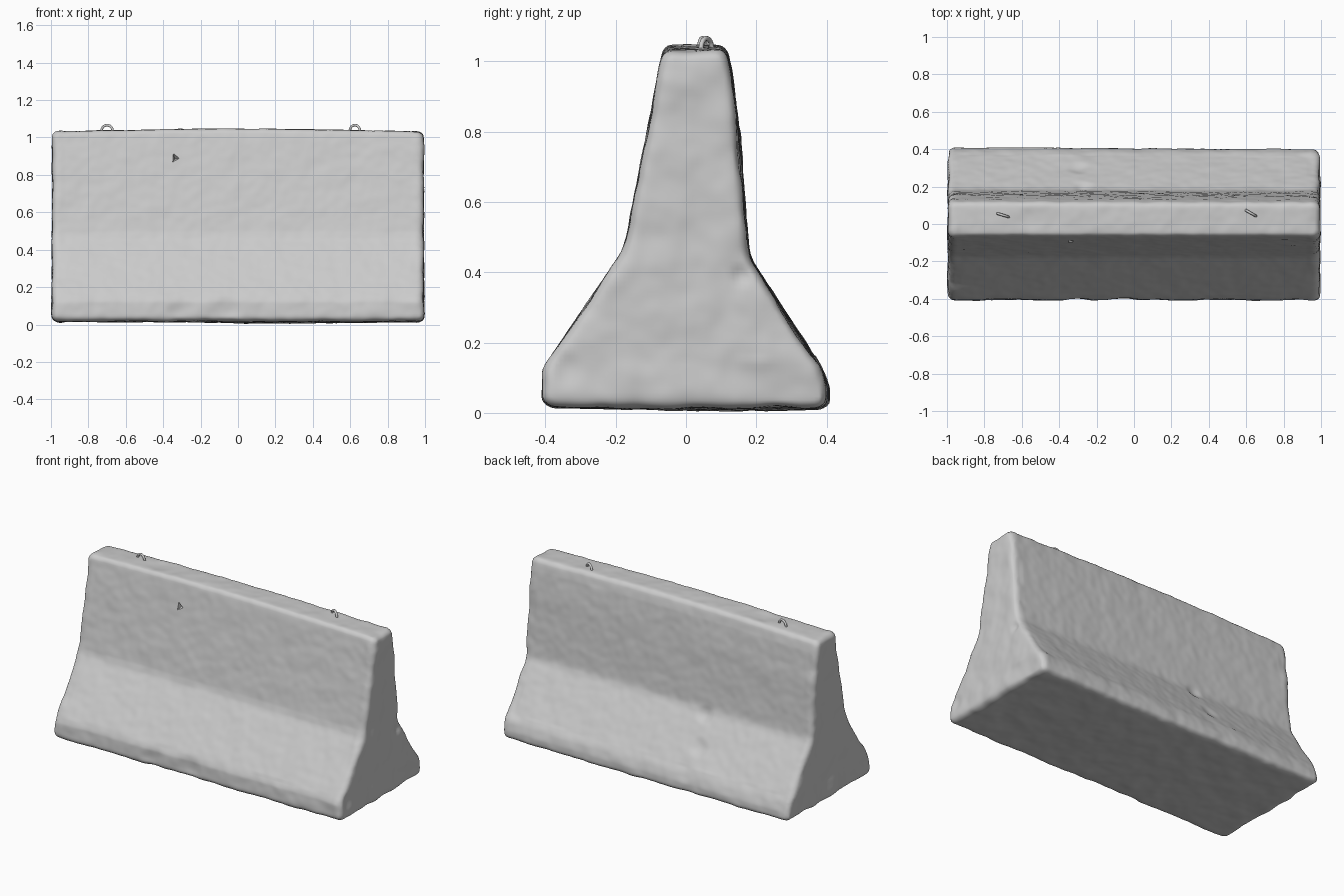
import bpy, bmesh, math
from mathutils import Vector, noise

if "Cube" in bpy.data.objects:
    bpy.data.objects.remove(bpy.data.objects["Cube"])


def apply_modifier(obj, name):
    bpy.ops.object.select_all(action='DESELECT')
    bpy.context.view_layer.objects.active = obj
    obj.select_set(True)
    bpy.ops.object.modifier_apply(modifier=name)


def mesh_object(name, bm):
    bmesh.ops.recalc_face_normals(bm, faces=bm.faces[:])
    mesh = bpy.data.meshes.new(name)
    bm.to_mesh(mesh)
    bm.free()
    obj = bpy.data.objects.new(name, mesh)
    bpy.context.collection.objects.link(obj)
    return obj


# Barrier cross-section (y, z), extruded along x with rounded end rims
profile = [(-0.385, 0.016), (0.385, 0.014), (0.405, 0.03), (0.403, 0.075), (0.385, 0.125),
           (0.188, 0.43), (0.178, 0.46), (0.166, 0.60), (0.150, 0.80), (0.130, 0.96),
           (0.118, 1.012), (0.100, 1.03), (-0.050, 1.03), (-0.067, 1.012),
           (-0.170, 0.49), (-0.182, 0.455), (-0.385, 0.16), (-0.403, 0.125), (-0.408, 0.035)]
bm = bmesh.new()
cap = bm.faces.new([bm.verts.new((-0.993, y, z)) for y, z in profile])
ext = bmesh.ops.extrude_face_region(bm, geom=[cap])
bmesh.ops.translate(bm, vec=(1.986, 0, 0),
                    verts=[v for v in ext["geom"] if isinstance(v, bmesh.types.BMVert)])
if len([f for f in bm.faces if len(f.verts) > 4]) < 2:
    bmesh.ops.holes_fill(bm, edges=bm.edges[:], sides=0)
barrier = mesh_object("barrier_body", bm)
bevel = barrier.modifiers.new("rim", 'BEVEL')
bevel.width = 0.03
bevel.segments = 3
bevel.limit_method = 'ANGLE'
bevel.angle_limit = math.radians(60)
bevel.use_clamp_overlap = False
apply_modifier(barrier, "rim")
remesh = barrier.modifiers.new("grid", 'REMESH')
remesh.mode = 'VOXEL'
remesh.voxel_size = 0.013
apply_modifier(barrier, "grid")
soften = barrier.modifiers.new("soften", 'SMOOTH')
soften.iterations = 3
apply_modifier(barrier, "soften")

# Worn concrete: centre, radius and depth of each shallow dent
dents = [((-0.27, 0.20, 0.42), 0.06, 0.014), ((-0.30, 0.30, 0.26), 0.07, 0.010),
         ((-0.05, -0.40, 0.08), 0.09, 0.010), ((-0.30, -0.40, 0.07), 0.09, 0.008),
         ((0.98, -0.34, 0.12), 0.06, 0.010), ((0.99, 0.16, 0.39), 0.04, 0.010),
         ((-0.55, 0.03, 1.04), 0.08, 0.006)]
mesh = barrier.data
normals = [v.normal.copy() for v in mesh.vertices]
for v, n in zip(mesh.vertices, normals):
    p = v.co.copy()
    # Cast surface is rougher near rims and the foot
    rough = 0.003 + 0.004 * (abs(p.x) > 0.94) + 0.003 * (p.z < 0.16)
    shift = rough * noise.noise(p * 9) + 0.002 * noise.noise(p * 22)
    for centre, radius, depth in dents:
        d = (p - Vector(centre)).length / radius
        if d < 1:
            shift -= depth * (1 - d * d) ** 2
    v.co += n * shift
    # Crowned top, sagging foot and slight taper in plan
    v.co.z += 0.016 * math.cos(p.x * math.pi / 2) * max(0, p.z) ** 2
    foot = max(0, 1 - p.z / 0.15)
    v.co.z -= 0.009 * foot * math.exp(-((p.x - 0.25) / 0.4) ** 2 - ((p.y - 0.12) / 0.3) ** 2)
    if p.y > 0:
        v.co.y -= 0.006 * p.x * p.y / 0.4
    v.co.z = max(v.co.z, 0)

# Triangular chip in the upper front face
bm = bmesh.new()
tip = [(-0.35, 0.93), (-0.30, 0.89), (-0.355, 0.86)]
outer = [bm.verts.new((x, -0.095 + (z - 0.9) * 0.2 - 0.012, z)) for x, z in tip]
apex = bm.verts.new((-0.338, -0.065, 0.885))
bm.faces.new(outer)
for i in range(3):
    bm.faces.new((outer[i], outer[(i + 1) % 3], apex))
cutter = mesh_object("chip_cutter", bm)
cutter.hide_render = True
cut = barrier.modifiers.new("chip", 'BOOLEAN')
cut.object = cutter
cut.operation = 'DIFFERENCE'
cut.solver = 'EXACT'
apply_modifier(barrier, "chip")
bpy.data.objects.remove(cutter)
bpy.ops.object.shade_smooth_by_angle(angle=math.radians(40))


# Lifting loops: bent steel bars set into the top
def lifting_loop(name, x, y, turn):
    curve = bpy.data.curves.new(name, 'CURVE')
    curve.dimensions = '3D'
    curve.bevel_depth = 0.007
    curve.bevel_resolution = 2
    curve.use_fill_caps = True
    r = 0.031
    pts = [(-r, -0.04)]
    pts += [(-r * math.cos(math.pi * i / 12), r * math.sin(math.pi * i / 12)) for i in range(13)]
    pts += [(r, -0.04)]
    spline = curve.splines.new('POLY')
    spline.points.add(len(pts) - 1)
    for point, (u, w) in zip(spline.points, pts):
        point.co = (u, 0, w, 1)
    spline.use_smooth = True
    obj = bpy.data.objects.new(name, curve)
    bpy.context.collection.objects.link(obj)
    obj.location = (x, y, 1.035)
    obj.rotation_euler = (0, 0, math.radians(turn))
    bpy.ops.object.select_all(action='DESELECT')
    bpy.context.view_layer.objects.active = obj
    obj.select_set(True)
    bpy.ops.object.convert(target='MESH')


lifting_loop("lifting_loop_left", -0.70, 0.047, -17)
lifting_loop("lifting_loop_right", 0.625, 0.058, -30)
